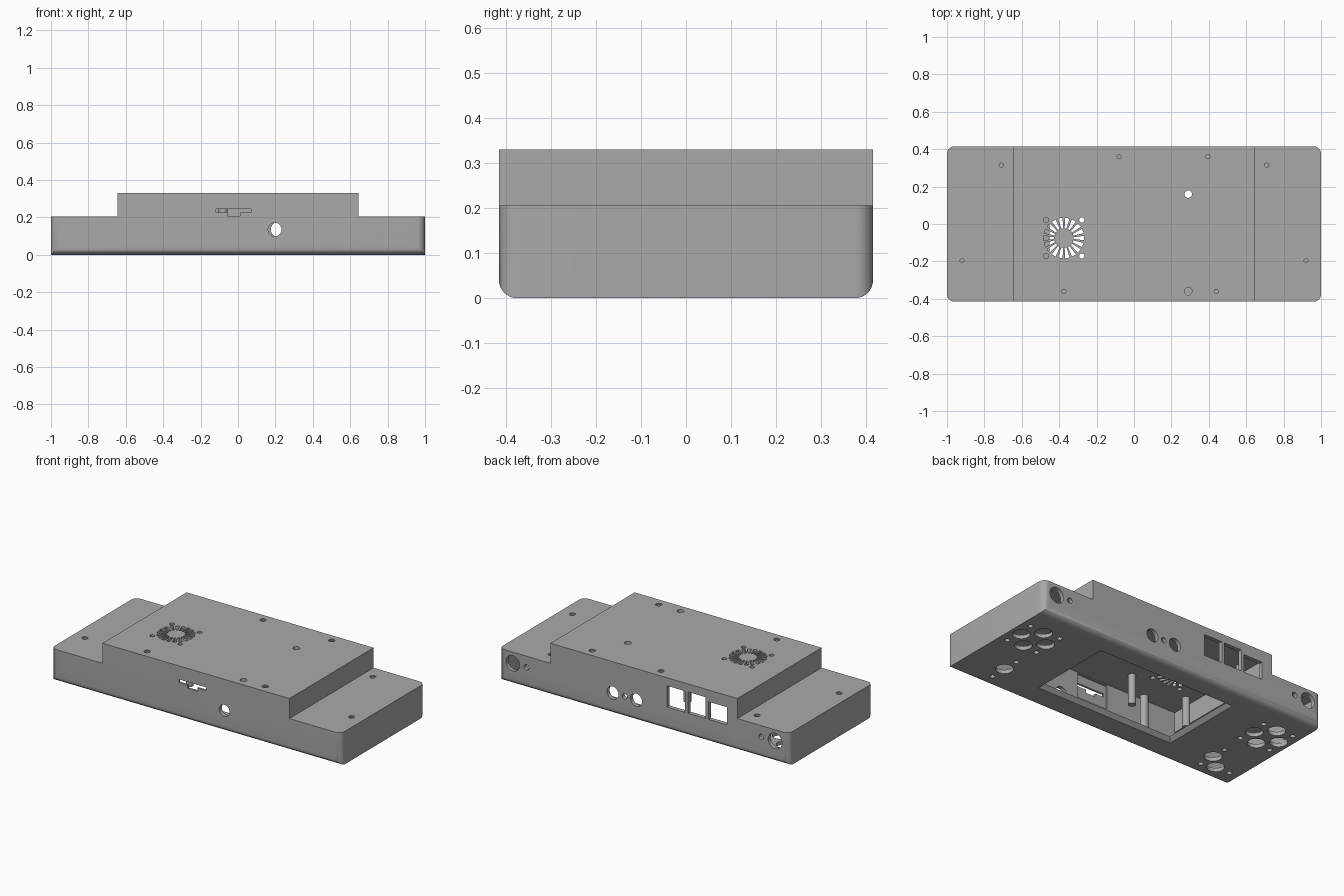
import bpy, bmesh, math
from mathutils import Matrix, Vector

if "Cube" in bpy.data.objects:
    bpy.data.objects.remove(bpy.data.objects["Cube"])

grey = bpy.data.materials.new("plain_grey")
grey.diffuse_color = (0.4, 0.4, 0.4, 1)
grey.use_nodes = True
grey.node_tree.nodes["Principled BSDF"].inputs["Base Color"].default_value = grey.diffuse_color


def make(name, bm):
    bmesh.ops.recalc_face_normals(bm, faces=bm.faces)
    me = bpy.data.meshes.new(name)
    bm.to_mesh(me)
    bm.free()
    ob = bpy.data.objects.new(name, me)
    bpy.context.collection.objects.link(ob)
    me.materials.append(grey)
    return ob


def box(bm, x0, x1, y0, y1, z0, z1):
    m = Matrix.Translation(((x0 + x1) / 2, (y0 + y1) / 2, (z0 + z1) / 2)) @ \
        Matrix.Diagonal((x1 - x0, y1 - y0, z1 - z0, 1))
    bmesh.ops.create_cube(bm, size=1, matrix=m)


def cyl(bm, p, r, length, axis='Z', r2=None, n=32):
    rot = Matrix.Rotation(math.pi / 2, 4, 'X') if axis == 'Y' else Matrix()
    bmesh.ops.create_cone(bm, cap_ends=True, segments=n, radius1=r,
                          radius2=r if r2 is None else r2, depth=length,
                          matrix=Matrix.Translation(p) @ rot)


def prism(bm, bottom, top):
    lo = [bm.verts.new(p) for p in bottom]
    hi = [bm.verts.new(p) for p in top]
    n = len(lo)
    bm.faces.new(lo)
    bm.faces.new(hi)
    for i in range(n):
        bm.faces.new((lo[i], lo[(i + 1) % n], hi[(i + 1) % n], hi[i]))


def stepped(name, w, d, uw, z0, z1, z2, radius):
    """Stepped front outline pushed through in y, rounded at the end corners."""
    prof = [(-w, z0), (w, z0), (w, z1), (uw, z1), (uw, z2), (-uw, z2), (-uw, z1), (-w, z1)]
    bm = bmesh.new()
    prism(bm, [(x, -d, z) for x, z in prof], [(x, d, z) for x, z in prof])
    ends = [e for e in bm.edges if all(abs(v.co.x) > w - 1e-4 for v in e.verts)
            and abs(e.verts[0].co.y - e.verts[1].co.y) < 1e-4]
    bmesh.ops.bevel(bm, geom=ends, offset=radius, segments=8, profile=0.5, affect='EDGES')
    return make(name, bm)


def boolean(ob, cutter, op):
    mod = ob.modifiers.new(op, 'BOOLEAN')
    mod.operation, mod.object, mod.solver = op, cutter, 'EXACT'
    bpy.context.view_layer.objects.active = ob
    bpy.ops.object.modifier_apply(modifier=mod.name)
    bpy.data.objects.remove(cutter)


# hollow case
D = 0.415
case = stepped("case_shell", 1.0, D, 0.645, 0, 0.205, 0.33, 0.04)
boolean(case, stepped("cavity", 0.975, 0.39, 0.62, 0.024, 0.181, 0.306, 0.02), 'DIFFERENCE')

# screw posts between floor and roof, and short board standoffs
screws = [(-0.08, 0.36, 0.33), (0.395, 0.36, 0.33), (-0.375, -0.36, 0.33), (0.44, -0.36, 0.33)]
screws += [(s * x, y, 0.205) for s in (-1, 1) for x, y in ((0.71, 0.315), (0.92, -0.195))]
bm = bmesh.new()
for x, y, z in screws:
    cyl(bm, (x, y, z / 2), 0.024, z - 0.024)
for x in (-0.175, -0.565):
    for y in (-0.225, 0.235):
        cyl(bm, (x, y, 0.2175), 0.022, 0.195)
boolean(case, make("posts", bm), 'UNION')

# roof holes: screws, two plain holes, fan grille
bm = bmesh.new()
for x, y, z in screws:
    cyl(bm, (x, y, z - 0.03), 0.018, 0.1)
for y in (0.16, -0.36):
    cyl(bm, (0.29, y, 0.32), 0.02, 0.08)
fx, fy = -0.375, -0.075
for sx in (-1, 1):
    for sy in (-1, 1):
        cyl(bm, (fx + sx * 0.096, fy + sy * 0.096, 0.32), 0.014, 0.08)
for i in range(18):
    rot = Matrix.Rotation(math.tau * i / 18, 3, 'Z')
    slot = [rot @ Vector(p) + Vector((fx, fy, 0)) for p in
            ((0.052, -0.005, 0), (0.108, -0.012, 0), (0.108, 0.012, 0), (0.052, 0.005, 0))]
    prism(bm, [p + Vector((0, 0, 0.28)) for p in slot], [p + Vector((0, 0, 0.36)) for p in slot])
boolean(case, make("roof_holes", bm), 'DIFFERENCE')

# washer-like sleeves inside the screw holes
bm = bmesh.new()
for x, y, z in screws:
    cyl(bm, (x, y, z - 0.045), 0.0185, 0.08)
sleeves = make("screw_sleeves", bm)
bm = bmesh.new()
for x, y, z in screws:
    cyl(bm, (x, y, z - 0.02), 0.011, 0.08)
boolean(sleeves, make("sleeve_holes", bm), 'DIFFERENCE')

# back wall: sockets and three port windows
bm = bmesh.new()
for x, r in ((0.905, 0.048), (0.81, 0.017), (-0.905, 0.048), (-0.81, 0.017),
             (0.215, 0.04), (0.133, 0.017), (0.053, 0.04)):
    cyl(bm, (x, 0.405, 0.135), r, 0.08, 'Y')
for x0, x1, z1 in ((-0.285, -0.16, 0.28), (-0.425, -0.305, 0.28), (-0.575, -0.445, 0.257)):
    box(bm, x0, x1, 0.37, 0.44, 0.147, z1)
boolean(case, make("back_ports", bm), 'DIFFERENCE')

# front wall: round socket, card slot with thinned wall behind
bm = bmesh.new()
cyl(bm, (0.197, -0.405, 0.135), 0.036, 0.08, 'Y')
box(bm, -0.134, 0.08, -0.402, -0.37, 0.15, 0.3)
boolean(case, make("front_socket", bm), 'DIFFERENCE')
outline = [(-0.118, 0.226), (-0.057, 0.226), (-0.057, 0.206), (0.01, 0.206), (0.01, 0.226),
           (0.07, 0.226), (0.07, 0.246), (-0.118, 0.246)]
bm = bmesh.new()
prism(bm, [(x, -0.44, z) for x, z in outline], [(x, -0.38, z) for x, z in outline])
boolean(case, make("card_slot", bm), 'DIFFERENCE')

# underside: chamfered screen window, button and screw holes
bm = bmesh.new()


def window(inset, z):
    a, lo, hi = 0.475 - inset, -0.255 + inset, 0.28 - inset
    return [(-a, lo, z), (a, lo, z), (a, hi, z), (-a, hi, z)]


prism(bm, window(-0.01, -0.01), window(0.035, 0.035))
big, small = [], []
for s in (-1, 1):
    cx, cy = s * 0.84, 0.137
    big += [(cx + 0.088, cy), (cx - 0.088, cy), (cx, cy + 0.088), (cx, cy - 0.088), (s * 0.752, -0.217)]
    small += [(cx + i * 0.105, cy + j * 0.1) for i in (-1, 1) for j in (-1, 1)]
    small += [(s * 0.75, -0.322), (s * 0.75, -0.118)]
big.append((-0.838, -0.298))
small.append((-0.936, -0.298))
for pts, r in ((big, 0.05), (small, 0.015)):
    for x, y in pts:
        cyl(bm, (x, y, 0.01), r, 0.06)
boolean(case, make("underside_holes", bm), 'DIFFERENCE')

# smooth rounded corners and bores, keep edges sharp
for ob in (case, sleeves):
    bpy.ops.object.select_all(action='DESELECT')
    ob.select_set(True)
    bpy.context.view_layer.objects.active = ob
    bpy.ops.object.shade_smooth_by_angle(angle=math.radians(30))
